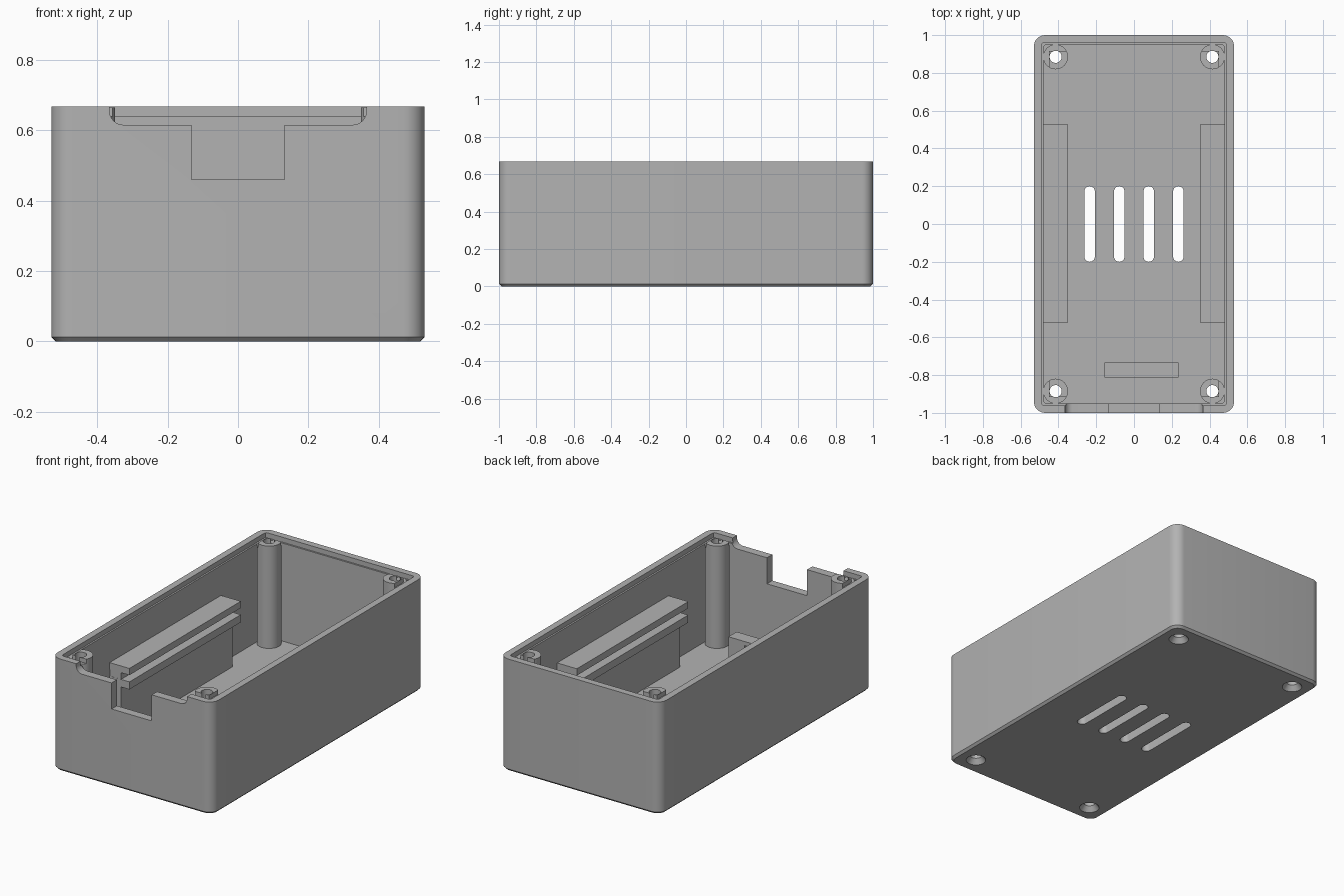
import bpy, bmesh, math

cube = bpy.data.objects.get("Cube")
if cube:
    bpy.data.objects.remove(cube)

grey = bpy.data.materials.new("mid_grey")
grey.use_nodes = True
grey.diffuse_color = (0.45, 0.45, 0.45, 1)
grey.node_tree.nodes["Principled BSDF"].inputs["Base Color"].default_value = (0.45, 0.45, 0.45, 1)


def outline(w, d, r, steps=8):
    """Rounded rectangle, counter-clockwise."""
    pts = []
    for k, (sx, sy) in enumerate([(1, 1), (-1, 1), (-1, -1), (1, -1)]):
        cx, cy = sx * (w / 2 - r), sy * (d / 2 - r)
        n = steps if r > 0 else 0
        for i in range(n + 1):
            a = (k + (i / n if n else 0)) * math.pi / 2
            pts.append((cx + r * math.cos(a), cy + r * math.sin(a)))
    return pts


def loft(name, rings):
    """Closed solid through rings of equal point count."""
    bm = bmesh.new()
    loops = [[bm.verts.new(p) for p in ring] for ring in rings]
    n = len(loops[0])
    for a, b in zip(loops, loops[1:]):
        for i in range(n):
            j = (i + 1) % n
            bm.faces.new((a[i], a[j], b[j], b[i]))
    bm.faces.new(loops[0][::-1])
    bm.faces.new(loops[-1])
    bmesh.ops.remove_doubles(bm, verts=bm.verts, dist=1e-6)
    bmesh.ops.recalc_face_normals(bm, faces=bm.faces)
    mesh = bpy.data.meshes.new(name)
    bm.to_mesh(mesh)
    bm.free()
    mesh.materials.append(grey)
    ob = bpy.data.objects.new(name, mesh)
    bpy.context.collection.objects.link(ob)
    return ob


def prism(name, w, d, r, z0, z1, x=0, y=0):
    pts = outline(w, d, r)
    return loft(name, [[(px + x, py + y, z) for px, py in pts] for z in (z0, z1)])


def front_prism(name, w, h, r, y0, y1, x, z):
    """Rounded rectangle drawn in the front plane, extruded along y."""
    pts = outline(w, h, r)
    return loft(name, [[(px + x, y, pz + z) for px, pz in pts] for y in (y0, y1)])


def disc_loft(name, x, y, profile):
    """Solid of revolution from (radius, z) pairs."""
    angles = [math.tau * i / 32 for i in range(32)]
    return loft(name, [[(x + r * math.cos(a), y + r * math.sin(a), z) for a in angles]
                       for r, z in profile])


def combine(target, tool, operation):
    tool.hide_render = True
    mod = target.modifiers.new("combine", "BOOLEAN")
    mod.operation = operation
    mod.solver = "EXACT"
    mod.object = tool
    bpy.context.view_layer.objects.active = target
    bpy.ops.object.modifier_apply(modifier=mod.name)
    bpy.data.objects.remove(tool)


def cut(target, tool):
    combine(target, tool, "DIFFERENCE")


TOP, FLOOR, LIP = 0.667, 0.055, 0.638

# Outer body with a chamfered underside
case = loft("case_shell", [
    [(x, y, z) for x, y in outline(1.06 - 2 * c, 2 - 2 * c, 0.06 - c)]
    for c, z in ((0.013, 0), (0, 0.013), (0, TOP))])

# Cavity and stepped lip for a lid
cut(case, prism("cavity", 0.96, 1.9, 0.02, FLOOR, 0.8))
cut(case, prism("lip_step", 0.98, 1.92, 0.02, LIP, 0.8))

# Front cable opening: wide shallow part and narrow deep part
cut(case, front_prism("wide_opening", 0.73, 0.3, 0.04, -1.1, -0.94, 0, 0.765))
cut(case, front_prism("narrow_opening", 0.264, 0.4, 0, -1.1, -0.94, 0, 0.66))

# Corner screw posts
corners = [(sx * 0.415, sy * 0.885) for sx in (-1, 1) for sy in (-1, 1)]
for x, y in corners:
    combine(case, disc_loft("post", x, y, ((0.066, 0.03), (0.066, TOP - 0.003))), "UNION")

# Post tops relieved along the lip
for s in (-1, 1):
    cut(case, prism("side_relief", 0.038, 1.91, 0, LIP, 0.8, s * 0.469, 0))
    cut(case, prism("end_relief", 0.97, 0.042, 0, LIP, 0.8, 0, s * 0.936))

# Screw holes with countersinks underneath
for x, y in corners:
    cut(case, disc_loft("screw_hole", x, y,
                        ((0.057, -0.002), (0.055, 0), (0.032, 0.03), (0.032, 0.8))))

# Floor vents
for x in (-0.235, -0.078, 0.078, 0.235):
    cut(case, prism("vent", 0.056, 0.4, 0.0279, -0.1, 0.1, x, 0))

# Slotted board rails on both long walls
for s, side in ((-1, "right"), (1, "left")):
    prism(side + "_rail_base", 0.08, 1.045, 0, FLOOR - 0.01, 0.45, s * 0.445, 0.0025)
    for z0, z1, level in ((0.335, 0.38, "lower"), (0.42, 0.46, "upper")):
        prism(f"{side}_{level}_rail", 0.136, 1.047, 0, z0, z1, s * 0.418, 0.0025)

# Raised support on the floor, with a strap slot
support = prism("floor_support", 0.39, 0.077, 0, FLOOR - 0.01, 0.2, 0.04, -0.773)
cut(support, front_prism("strap_slot", 0.18, 0.03, 0, -0.9, -0.6, 0.04, 0.16))

# Smooth rounded surfaces, keep edges sharp
for ob in bpy.context.collection.objects:
    if ob.type == "MESH" and ob.data.materials and ob.data.materials[0] == grey:
        bpy.ops.object.select_all(action="DESELECT")
        ob.select_set(True)
        bpy.context.view_layer.objects.active = ob
        bpy.ops.object.shade_smooth_by_angle(angle=math.radians(30))
